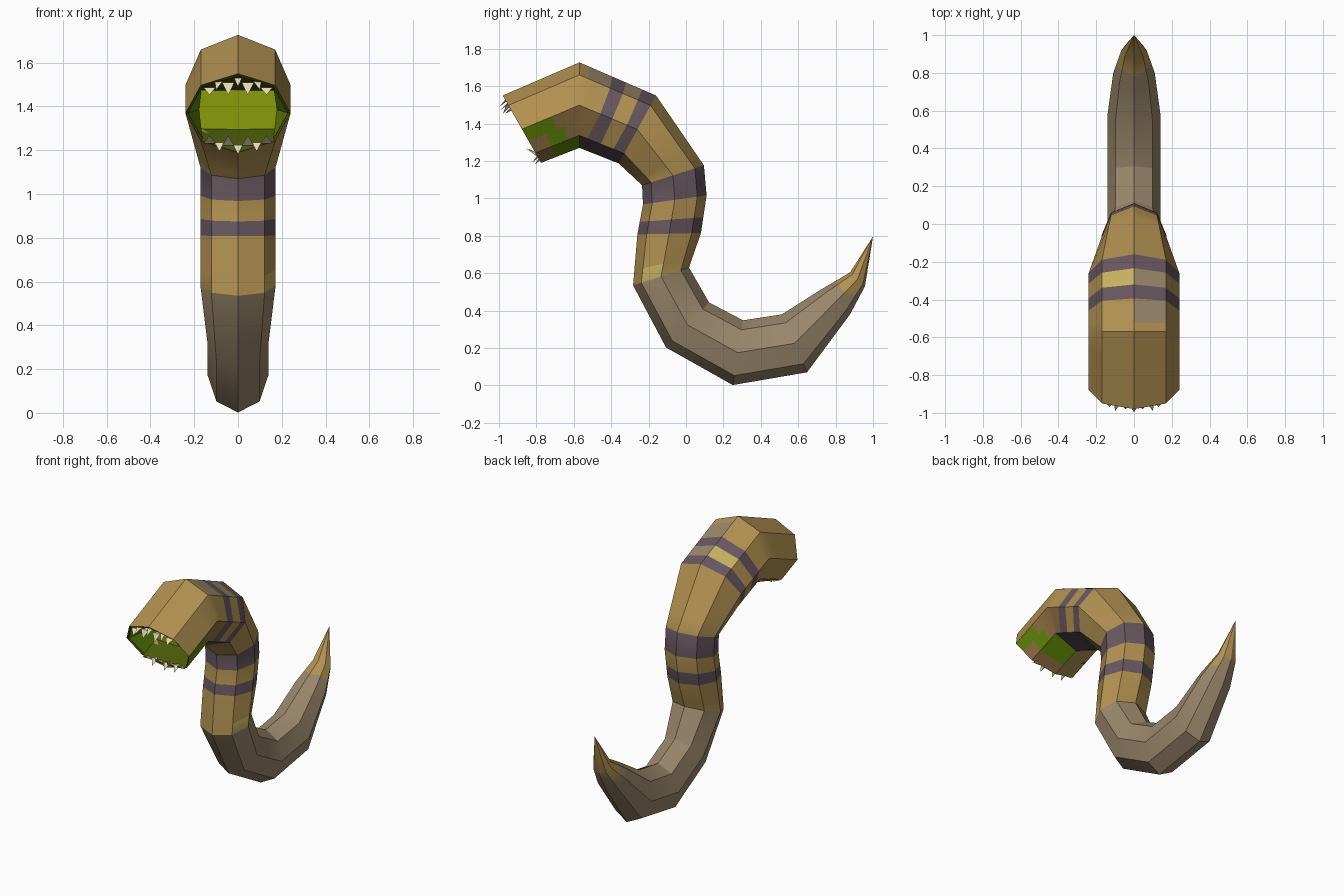
import bpy, bmesh, math
from mathutils import Vector

cube = bpy.data.objects.get("Cube")
if cube:
    bpy.data.objects.remove(cube)


def lin(c):
    c /= 255
    return c / 12.92 if c <= 0.04045 else ((c + 0.055) / 1.055) ** 2.4


def make_mat(name, rgb):
    m = bpy.data.materials.new(name)
    m.use_nodes = True
    col = (*[lin(c) for c in rgb], 1)
    m.diffuse_color = col
    bsdf = m.node_tree.nodes["Principled BSDF"]
    bsdf.inputs["Base Color"].default_value = col
    bsdf.inputs["Roughness"].default_value = 0.9
    return m


TAN, PURPLE, GREY, GREEN, LIME, YELLOW, BROWN, OLIVE = range(8)
mats = [make_mat(n, c) for n, c in [
    ("tan skin", (178, 145, 81)), ("purple stripe", (103, 87, 95)),
    ("grey tail", (154, 135, 107)), ("bright green", (98, 136, 8)),
    ("lime throat", (137, 156, 8)), ("yellow patch", (198, 178, 98)),
    ("brown patch", (146, 113, 67)), ("olive gum", (72, 88, 8))]]
ivory = make_mat("ivory tooth", (232, 219, 182))

# Stations along the body: back y, z, belly y, z, half width
stations = [
    (-0.98, 1.55, -0.775, 1.19, 0.24),
    (-0.57, 1.727, -0.57, 1.27, 0.24),
    (-0.16, 1.55, -0.36, 1.187, 0.24),
    (0.096, 1.176, -0.235, 1.07, 0.172),
    (0.11, 1.016, -0.23, 0.968, 0.172),
    (0.08, 0.815, -0.26, 0.807, 0.172),
    (0.016, 0.63, -0.283, 0.535, 0.172),
    (0.123, 0.444, -0.107, 0.203, 0.14),
    (0.305, 0.348, 0.25, 0.002, 0.14),
    (0.513, 0.38, 0.647, 0.07, 0.14),
    (0.722, 0.513, 0.877, 0.38, 0.11),
    (0.877, 0.604, 0.957, 0.53, 0.068),
]
TIP = (0, 1.0, 0.797)
# Colour cuts inside a segment, as fractions at the five heights back to belly
cuts = {0: [[0.36] * 5, [0.54] * 5, [0.72] * 5],
        1: [[0.12, 0.12, 0.12, 0.06, 0.04], [0.43, 0.43, 0.36, 0.18, 0.1],
            [0.61, 0.61, 0.57, 0.48, 0.45], [0.82, 0.82, 0.82, 0.76, 0.7]],
        2: [[0.78] * 5], 4: [[0.58] * 5], 5: [[0.7] * 5],
        10: [[0.4, 0.5, 0.4, 0.6, 0.6]]}


def colour(seg, band, k):
    """Facet k runs 0-3 down the left side from the back, 4-7 up the right."""
    if seg == 0:      # head, patched on its left cheek
        if k == 2:
            return GREEN if band < 2 else BROWN
        if k == 3:
            return GREEN if band > 0 else BROWN
        return TAN
    if seg == 1:      # striped shoulder
        if band in (2, 4) or k in (3, 4):
            return PURPLE
        if k == 0 and band in (1, 3):
            return GREY
        if k == 7 and band == 3:
            return YELLOW
        return BROWN if k == 2 and band < 2 else TAN
    if seg == 2:
        return GREY if band == 1 and k == 5 else TAN
    if seg == 3:
        return PURPLE
    if seg == 4:
        return (TAN, PURPLE)[band]
    if seg == 5:
        return YELLOW if band == 1 and k == 2 else TAN
    if seg == 10:
        return TAN if band == 1 and k not in (3, 4) else GREY
    return GREY


def ring_points(s):
    back, belly = Vector((0, s[0], s[1])), Vector((0, s[2], s[3]))
    mid, up = (back + belly) / 2, (back - belly) / 2
    side = Vector((s[4], 0, 0))
    return [mid + up * math.cos(k * math.pi / 4)
            + side * math.sin(k * math.pi / 4) for k in range(8)]


def bridge(bm, a, b, rule):
    faces = []
    for k in range(8):
        j = (k + 1) % 8
        faces.append(bm.faces.new((a[k], a[j], b[j], b[k])))
        faces[k].material_index = rule(k)
    return faces


# Body: octagonal loft with a pointed tail
bm = bmesh.new()
rings = [ring_points(s) for s in stations]
first = prev = [bm.verts.new(p) for p in rings[0]]
cheek = []
for seg in range(len(rings) - 1):
    for band, t in enumerate(cuts.get(seg, []) + [[1.0] * 5]):
        cur = [bm.verts.new(rings[seg][k].lerp(rings[seg + 1][k],
                                               t[min(k, 8 - k)]))
               for k in range(8)]
        faces = bridge(bm, prev, cur, lambda k: colour(seg, band, k))
        if seg == 0:
            cheek.append(faces[2])
        prev = cur
tip = bm.verts.new(TIP)
for k in range(8):
    bm.faces.new((prev[k], prev[(k + 1) % 8], tip)).material_index = TAN

# Mouth: thin lip, sloping gums, flat throat
lip = [bm.verts.new((v.co.x * 0.95, v.co.y + 0.01,
                     1.37 + (v.co.z - 1.37) * 0.94)) for v in first]
throat_xz = [(0, 1.475), (0.168, 1.472), (0.178, 1.385), (0.168, 1.298),
             (0, 1.295), (-0.168, 1.298), (-0.178, 1.385), (-0.168, 1.472)]
throat = [bm.verts.new((x, -0.66, z)) for x, z in throat_xz]
bridge(bm, first, lip, lambda k: OLIVE)
bridge(bm, lip, throat, lambda k: GREEN if k in (1, 2, 5, 6) else OLIVE)
bm.faces.new(throat).material_index = LIME

# Cheek: cut lengthwise, with the patches swapped in the lower half
start = (rings[0][2] + rings[0][3]) / 2
along = (rings[1][2] + rings[1][3]) / 2 - start
across = rings[0][2] - rings[0][3]
down = -(across - along * (across.dot(along) / along.length_squared))
geom = set(cheek)
for f in cheek:
    geom.update(f.edges, f.verts)
cut = bmesh.ops.bisect_plane(bm, geom=list(geom), dist=1e-5,
                             plane_co=start, plane_no=down)
for f in cut["geom"]:
    if isinstance(f, bmesh.types.BMFace):
        offset = f.calc_center_median() - start
        if offset.dot(down) > 0:
            t = offset.dot(along) / along.length_squared
            f.material_index = GREEN if 0.36 < t < 0.72 else BROWN

bmesh.ops.recalc_face_normals(bm, faces=bm.faces)
mesh = bpy.data.meshes.new("worm_body")
bm.to_mesh(mesh)
bm.free()
for m in mats:
    mesh.materials.append(m)
body = bpy.data.objects.new("worm_body", mesh)
bpy.context.collection.objects.link(body)
bpy.ops.object.select_all(action='DESELECT')
body.select_set(True)
bpy.context.view_layer.objects.active = body
bpy.ops.object.shade_smooth_by_angle(angle=math.radians(30))


# Teeth: three-sided spikes with one flat side facing forward
def teeth(name, spikes):
    tb = bmesh.new()
    for base, end, r in spikes:
        base = Vector(base)
        foot = [tb.verts.new(base + Vector(o) * r)
                for o in ((-1, 0, 0), (1, 0, 0), (0, 1.3, 0))]
        point = tb.verts.new(end)
        tb.faces.new(foot)
        for i in range(3):
            tb.faces.new((foot[i], foot[(i + 1) % 3], point))
    bmesh.ops.recalc_face_normals(tb, faces=tb.faces)
    me = bpy.data.meshes.new(name)
    tb.to_mesh(me)
    tb.free()
    me.materials.append(ivory)
    bpy.context.collection.objects.link(bpy.data.objects.new(name, me))


upper, lower = [], []
for s in (-1, 1):
    for x in (0.045, 0.13):
        drop = 0.25 * x
        upper.append(((s * x, -0.968 + drop, 1.52 - drop),
                      (s * x, -0.985 + drop / 2, 1.452), 0.028))
        lower.append(((s * x, -0.79 - drop / 2, 1.215 + drop / 2),
                      (s * x, -0.84 - drop / 2, 1.268), 0.028))
    upper.append(((s * 0.088, -0.95, 1.515), (s * 0.1, -0.99, 1.475), 0.018))
    lower.append(((s * 0.085, -0.79, 1.235), (s * 0.085, -0.82, 1.195), 0.022))
upper.append(((0, -0.965, 1.53), (0, -0.998, 1.49), 0.018))
lower.append(((0, -0.78, 1.225), (0, -0.81, 1.18), 0.022))
teeth("upper_teeth", upper)
teeth("lower_teeth", lower)
